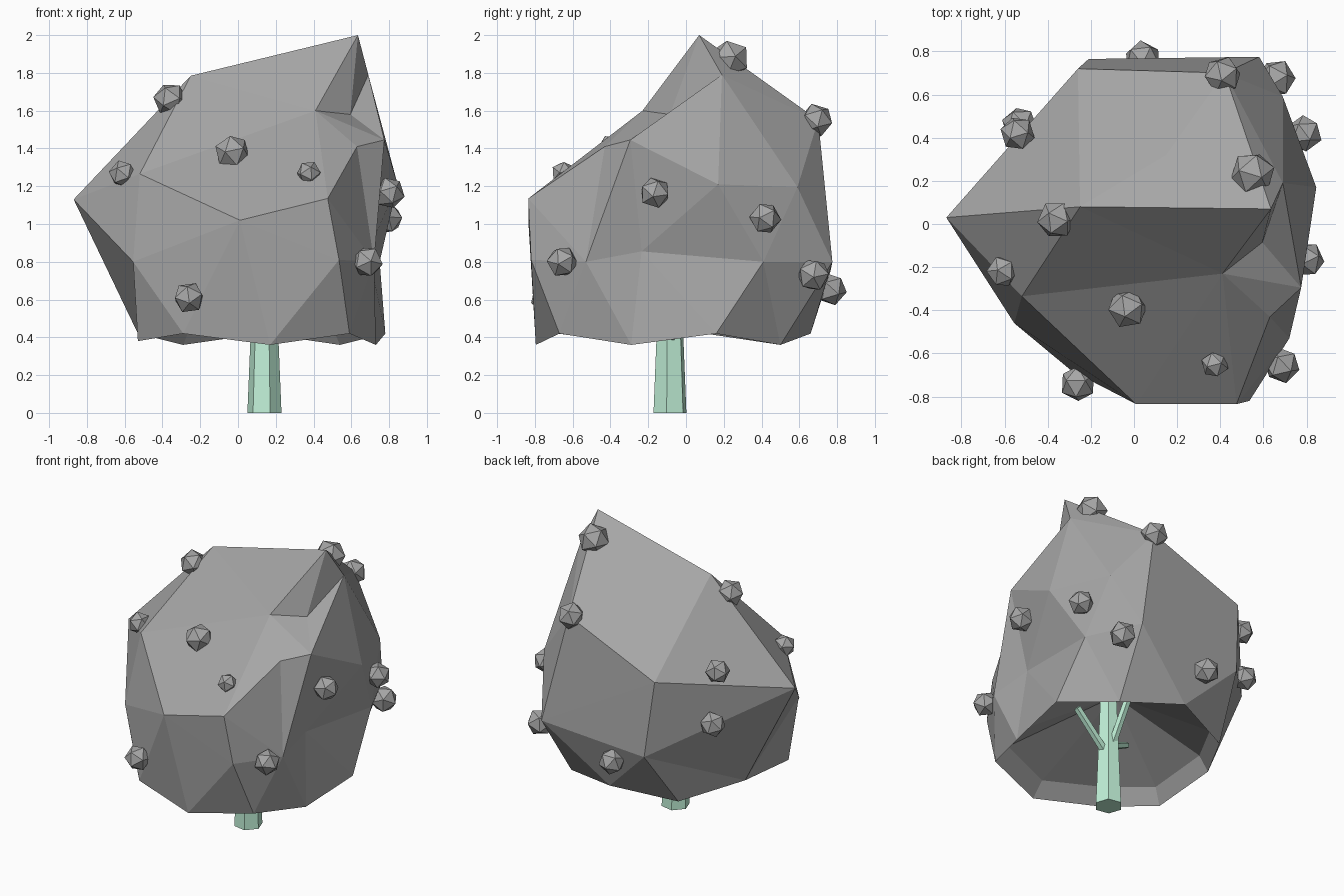
import bpy, bmesh, math, random
from mathutils import Vector, Matrix

if "Cube" in bpy.data.objects:
    bpy.data.objects.remove(bpy.data.objects["Cube"])

random.seed(4)


def material(name, rgb):
    mat = bpy.data.materials.new(name)
    mat.diffuse_color = (*rgb, 1)
    mat.use_nodes = True
    mat.node_tree.nodes["Principled BSDF"].inputs["Base Color"].default_value = mat.diffuse_color
    return mat


green = material("bark_green", (0.53, 0.87, 0.68))
grey = material("leaf_grey", (0.38, 0.38, 0.38))


def finish(bm, name, mat):
    mesh = bpy.data.meshes.new(name)
    bm.to_mesh(mesh)
    bm.free()
    obj = bpy.data.objects.new(name, mesh)
    bpy.context.collection.objects.link(obj)
    mesh.materials.append(mat)
    return obj


def limb(name, a, b, r1, r2, sides, turn=0):
    """Tapered stick from a to b."""
    a, b = Vector(a), Vector(b)
    d = b - a
    rot = d.to_track_quat('Z', 'Y').to_matrix().to_4x4() if d.xy.length > 1e-4 else Matrix()
    bm = bmesh.new()
    bmesh.ops.create_cone(
        bm, cap_ends=True, segments=sides, radius1=r1, radius2=r2, depth=d.length,
        matrix=Matrix.Translation((a + b) / 2) @ rot @ Matrix.Rotation(turn, 4, 'Z'))
    return finish(bm, name, green)


# Crown corners (the first four surround the top facet) and bottom rim
top_facet = [(-0.25, 0.08, 1.785), (0.635, 0.07, 2.00),
             (0.42, 0.70, 1.55), (-0.26, 0.72, 1.27)]
corners = [
    (-0.87, 0.03, 1.13), (0.41, -0.23, 1.60), (-0.52, -0.335, 1.265),
    (0.01, -0.835, 1.02), (0.475, -0.835, 1.135), (0.535, -0.82, 0.81),
    (-0.555, -0.46, 0.80), (0.63, -0.43, 1.41), (0.775, -0.295, 1.445),
    (0.595, -0.085, 1.58), (0.845, 0.17, 1.21), (0.69, 0.19, 1.79),
    (0.69, 0.59, 1.195), (0.58, 0.775, 0.80), (-0.21, 0.765, 0.75),
    (0.72, -0.53, 0.80), (0.69, -0.235, 0.855), (0.75, 0.41, 0.80),
]
rim = [(-0.29, -0.68, 0.42), (0.17, -0.795, 0.36), (0.59, -0.67, 0.42),
       (0.73, -0.29, 0.36), (0.78, 0.16, 0.42), (0.54, 0.50, 0.36),
       (0.13, 0.66, 0.42), (-0.29, 0.50, 0.36), (-0.53, 0.10, 0.42),
       (-0.53, -0.38, 0.38)]

# Crown: wrap the corners while nearly spherical, open the underside,
# then move every corner to its place
center = Vector((0.1, 0, 0.85))
bm = bmesh.new()
target = {}
for p in top_facet + corners + rim:
    p = Vector(p)
    ball = center + (p - center).normalized() * 0.85
    target[bm.verts.new(p.lerp(ball, 0.9))] = p
order = list(target)
facet_verts, rim_verts = set(order[:4]), order[-len(rim):]
bmesh.ops.convex_hull(bm, input=order)
bmesh.ops.recalc_face_normals(bm, faces=list(bm.faces))
under = [f for f in bm.faces if all(v in rim_verts for v in f.verts)]
bmesh.ops.delete(bm, geom=under, context='FACES_ONLY')
bmesh.ops.delete(bm, geom=[e for e in bm.edges if not e.link_faces], context='EDGES')
for v in order:
    v.co = target[v]
# Slight bump in the top facet
top = [f for f in bm.faces if all(v in facet_verts for v in f.verts)]
if len(top) == 2:
    quad = bmesh.ops.dissolve_faces(bm, faces=top)["region"]
    bump = bmesh.ops.poke(bm, faces=quad)["verts"][0]
    bump.co = (0.15, 0.32, 1.74)
# Hollow underside: a short lip, then a shallow domed ceiling
lip = [bm.verts.new((0.1 + (v.co.x - 0.1) * 0.9, v.co.y * 0.9, v.co.z + 0.10)) for v in rim_verts]
peak = bm.verts.new((0.12, -0.05, 0.80))
for i in range(len(lip)):
    a, b = rim_verts[i - 1], rim_verts[i]
    bm.faces.new((a, lip[i - 1], lip[i], b))
    bm.faces.new((lip[i - 1], peak, lip[i]))
bmesh.ops.recalc_face_normals(bm, faces=list(bm.faces))
finish(bm, "crown", grey)

# Trunk and inner branches
limb("trunk", (0.14, -0.085, 0), (0.14, -0.085, 1.0), 0.092, 0.05, 6, math.radians(19))
limb("branch_right", (0.14, -0.085, 0.36), (0.43, -0.05, 0.60), 0.027, 0.024, 5)
limb("branch_back", (0.14, -0.06, 0.42), (0.13, 0.10, 0.72), 0.027, 0.024, 5)
limb("branch_front", (0.14, -0.085, 0.44), (-0.04, -0.12, 0.53), 0.025, 0.022, 5)

# Fruit lumps dotted over the crown: x, y, z, radius
fruit = [
    (-0.36, 0.02, 1.66, 0.09), (-0.61, -0.22, 1.265, 0.075),
    (-0.03, -0.39, 1.38, 0.095), (0.375, -0.65, 1.27, 0.065),
    (0.80, -0.165, 1.165, 0.085), (0.79, 0.42, 1.03, 0.085),
    (0.685, -0.655, 0.80, 0.085), (-0.26, -0.74, 0.61, 0.085),
    (0.55, 0.235, 1.875, 0.105), (0.41, 0.69, 1.55, 0.09),
    (0.66, 0.675, 0.73, 0.09), (0.04, 0.765, 0.655, 0.088),
    (-0.54, 0.42, 1.31, 0.082), (-0.53, 0.46, 0.95, 0.085),
]
for i, (x, y, z, r) in enumerate(fruit):
    bm = bmesh.new()
    spin = Matrix.Rotation(random.uniform(0, 6), 4, 'Z') @ Matrix.Rotation(random.uniform(0, 6), 4, 'X')
    bmesh.ops.create_icosphere(bm, subdivisions=1, radius=r,
                               matrix=Matrix.Translation((x, y, z)) @ spin)
    finish(bm, f"fruit_{i + 1}", grey)
